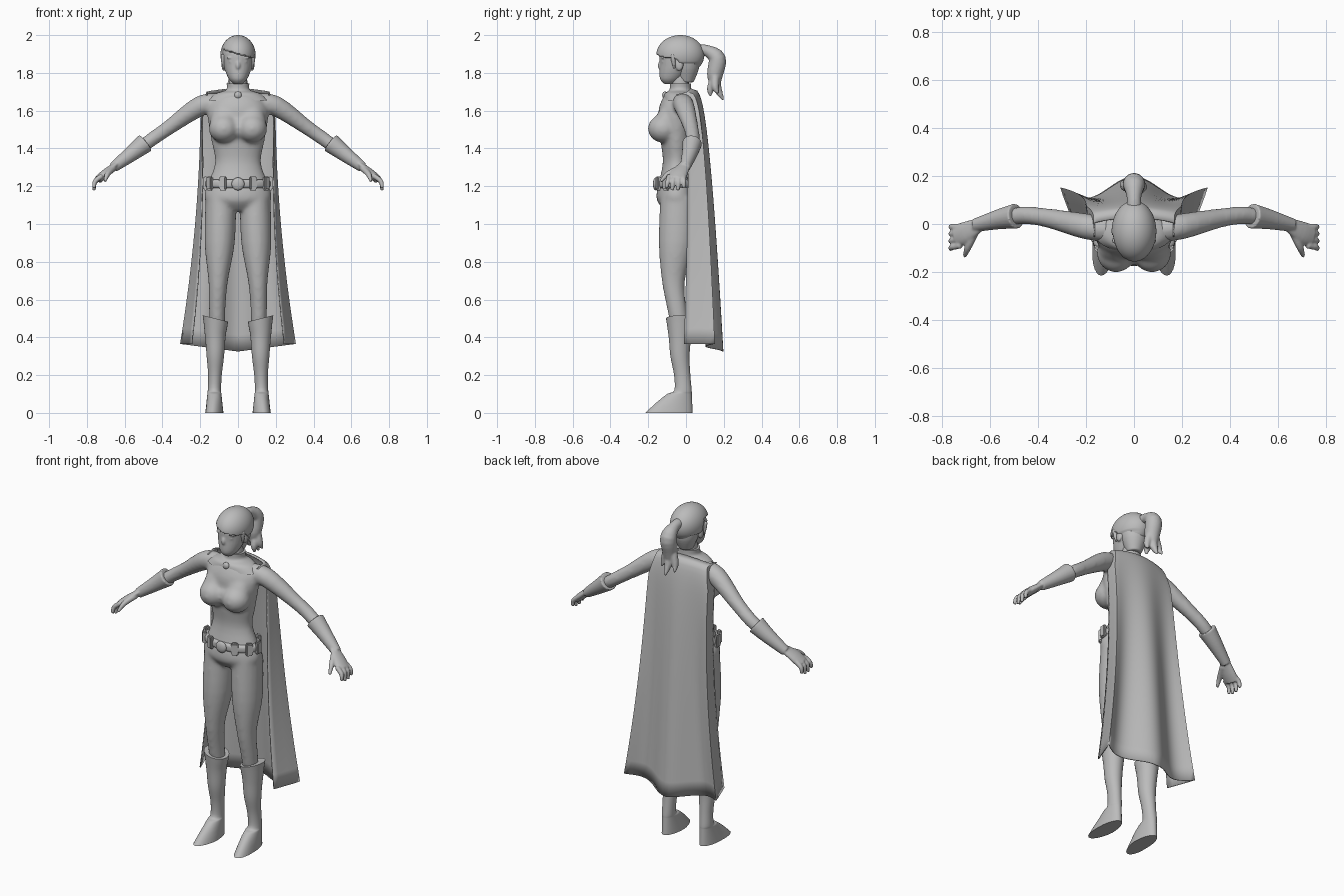
import bpy, bmesh, math
from mathutils import Vector, Matrix

default_cube = bpy.data.objects.get("Cube")
if default_cube:
    bpy.data.objects.remove(default_cube)

GREY = (0.5, 0.5, 0.5, 1)
grey = bpy.data.materials.new("plain grey")
grey.use_nodes = True
grey.diffuse_color = GREY
grey.node_tree.nodes["Principled BSDF"].inputs["Base Color"].default_value = GREY
AXIS_X, AXIS_Y, AXIS_Z = Matrix.Identity(3)
SIDES = (("left", 1), ("right", -1))


def smooth_path(points, steps):
    """Pass a smooth curve through a few points of any dimension."""
    result = []
    last = len(points) - 1
    for i in range(last):
        start, end = points[i], points[i + 1]
        leave = (end - points[max(i - 1, 0)]) / 2
        arrive = (points[min(i + 2, last)] - start) / 2
        for step in range(steps):
            t = step / steps
            blend = t * t * (3 - 2 * t)
            result.append(start * (1 - blend) + end * blend
                          + leave * t * (1 - t) ** 2 - arrive * t * t * (1 - t))
    return result + [points[last]]


def loft(bm, path, ref=AXIS_X, level=False, ratio=1, side=1, sides=20, steps=4):
    """Skin ellipses (x, y, z, radius[, second radius]) along a path, closed at both ends."""
    full = [Vector(p if len(p) > 4 else (*p, p[3] * ratio)) for p in path]
    rings = smooth_path(full, steps)
    centres = [Vector((r[0] * side, r[1], r[2])) for r in rings]
    loops = []
    for i, ring in enumerate(rings):
        ahead = centres[min(i + 1, len(rings) - 1)] - centres[max(i - 1, 0)]
        tangent = AXIS_Z if level else ahead.normalized()
        across = (ref - tangent * ref.dot(tangent)).normalized()
        other = tangent.cross(across)
        angles = [math.tau * k / sides for k in range(sides)]
        loops.append([bm.verts.new(centres[i] + across * ring[3] * math.cos(a)
                                   + other * ring[4] * math.sin(a)) for a in angles])
    for upper, lower in zip(loops, loops[1:]):
        for k in range(sides):
            n = (k + 1) % sides
            bm.faces.new((upper[k], upper[n], lower[n], lower[k]))
    bm.faces.new(loops[0])
    bm.faces.new(loops[-1])


def ball(bm, centre, radii, side=1, segments=24):
    place = Matrix.Translation((centre[0] * side, centre[1], centre[2]))
    return bmesh.ops.create_uvsphere(bm, u_segments=segments, v_segments=segments // 2, radius=1,
                                     matrix=place @ Matrix.Diagonal((*radii, 1)))["verts"]


def finish(name, bm, voxel=None, soften=4, angle=60):
    """Make the object; with a voxel size its pieces are blended into one skin."""
    bmesh.ops.recalc_face_normals(bm, faces=bm.faces)
    mesh = bpy.data.meshes.new(name)
    bm.to_mesh(mesh)
    bm.free()
    mesh.materials.append(grey)
    obj = bpy.data.objects.new(name, mesh)
    bpy.context.collection.objects.link(obj)
    if voxel:
        blend = obj.modifiers.new("blend", "REMESH")
        blend.mode, blend.voxel_size, blend.use_smooth_shade = "VOXEL", voxel, True
        relax = obj.modifiers.new("soften", "SMOOTH")
        relax.factor, relax.iterations = 0.5, soften
    else:
        bpy.ops.object.select_all(action="DESELECT")
        obj.select_set(True)
        bpy.context.view_layer.objects.active = obj
        bpy.ops.object.shade_smooth_by_angle(angle=math.radians(angle))
    return obj


# Body: neck, torso, bust, hips, legs and arms as one skin
bm = bmesh.new()
loft(bm, [(0, -.03, 1.8, .045), (0, -.03, 1.65, .055)])
torso = [(1.69, .1), (1.6, .16), (1.44, .14), (1.32, .122), (1.18, .172), (1.12, .17), (1.07, .1)]
loft(bm, [(0, -.05, height, width) for height, width in torso], level=True, ratio=.6, sides=32)
ball(bm, (0, -.11, 1.51), (.07, .06, .065))
leg = [(.09, -.04, 1.14, .082), (.097, -.05, .9, .08), (.105, -.067, .7, .052),
       (.11, -.05, .56, .044), (.11, -.03, .44, .04)]
arm = [(.1, -.025, 1.64, .05), (.2, -.01, 1.625, .054), (.36, .025, 1.515, .04),
       (.46, .036, 1.445, .037), (.55, .022, 1.38, .034)]
for name, side in SIDES:
    loft(bm, leg, level=True, ratio=1.18, side=side)
    loft(bm, arm, AXIS_Y, side=side)
    bust = [(.07, -.07, 1.64, .05), (.072, -.1, 1.57, .07), (.075, -.115, 1.5, .08)]
    loft(bm, bust, level=True, ratio=.85, side=side)
    ball(bm, (.075, -.12, 1.505), (.08, .082, .075), side)
    ball(bm, (.08, 0, 1.1), (.08, .06, .08), side)
finish("body", bm, voxel=.01, soften=9)

# Head with nose, lips, eyes, brows and ears
bm = bmesh.new()
skull = [(-.09, 1.74, .02), (-.08, 1.77, .05), (-.05, 1.84, .076), (-.04, 1.92, .08), (-.03, 1.98, .04)]
loft(bm, [(0, *ring) for ring in skull], level=True, ratio=1.17, sides=28)
loft(bm, [(0, -.12, 1.88, .01), (0, -.137, 1.84, .013), (0, -.13, 1.82, .01)])
for lip_height in (1.785, 1.797):
    ball(bm, (0, -.125, lip_height), (.022, .012, .006))
for name, side in SIDES:
    ball(bm, (.033, -.12, 1.86), (.016, .01, .008), side)
    ball(bm, (.035, -.12, 1.88), (.025, .012, .006), side)
    ball(bm, (.077, -.035, 1.84), (.01, .02, .03), side)
finish("head", bm, voxel=.005)

# Hair cap: below the swept hairline the shell tucks inside the head
bm = bmesh.new()
crown = Vector((0, -.03, 1.895))
for vert in ball(bm, crown, (.093, .127, .105), segments=96):
    point = vert.co
    front = min(1, max(0, -point.y / .05))
    if point.z < 1.76 + front * (.14 - point.x * .3):
        vert.co = crown + (point - crown) * .8
    elif point.z < 1.85:
        point.x *= .9
finish("hair_cap", bm, angle=80)

# Hair gathered at the nape and in front of the ears
bm = bmesh.new()
loft(bm, [(0, -.01, 1.88, .08), (0, 0, 1.82, .068), (0, 0, 1.75, .04)], level=True, sides=28)
for name, side in SIDES:
    loft(bm, [(.078, -.07, 1.9, .014), (.078, -.066, 1.86, .012), (.073, -.06, 1.82, .006)], side=side)
finish("nape_hair", bm, voxel=.006)

# Ponytail with loose tips
bm = bmesh.new()
loft(bm, [(0, .06, 1.92, .032), (0, .11, 1.918, .03), (0, .165, 1.875, .046),
          (0, .153, 1.79, .042), (0, .155, 1.73, .026)])
for tip in (Vector((0, .2, 1.655)), Vector((.045, .17, 1.69)), Vector((-.05, .18, 1.68)),
            Vector((.02, .13, 1.675))):
    root = Vector((tip.x / 2, .155, 1.78))
    bend = root.lerp(tip, .6) - AXIS_Y * .01
    loft(bm, [(*root, .022), (*bend, .02), (*tip, .005)], sides=12)
finish("ponytail", bm, voxel=.006)

for name, side in SIDES:
    # Glove: flared cuff, palm, four curled fingers and a thumb
    bm = bmesh.new()
    cuff = [(.49, .033, 1.43, .053), (.56, .02, 1.375, .042), (.66, -.005, 1.3, .028)]
    loft(bm, cuff, AXIS_Y, side=side)
    palm = [(.64, 0, 1.32, .028), (.7, -.035, 1.27, .046), (.74, -.05, 1.235, .045)]
    loft(bm, palm, AXIS_Y, ratio=.48, side=side)
    for finger in range(4):
        base = finger * -.025 - .013
        tip = base * 1.25 + .005
        drop = .012 * abs(finger - 1.5)
        loft(bm, [(.72, base, 1.255, .014), (.757, (base + tip) / 2, 1.225, .013),
                  (.762, tip, 1.172 + drop, .009)], AXIS_Y, side=side, sides=12)
    loft(bm, [(.66, -.03, 1.295, .018), (.69, -.095, 1.265, .015), (.705, -.135, 1.225, .008)],
         AXIS_Z, side=side, sides=12)
    finish(name + "_glove", bm, voxel=.005)

    # Boot: flared shaft running into a long flat-soled foot
    bm = bmesh.new()
    boot = [(.12, -.032, height, width, width * 1.1) for height, width in
            ((.5, .067), (.4, .054), (.3, .046))]
    boot.append((.122, -.02, .2, .036, .043))
    for step in range(8):
        spread = step / 7
        length = .046 + .079 * spread ** .8
        boot.append((.125, .03 - length + spread / 200, .12 * (1 - spread), .035 + spread * .013, length))
    loft(bm, boot, level=True, side=side, sides=28)
    for vert in bm.verts:
        if vert.co.z > .45:
            vert.co.z += (abs(vert.co.x) - .12) / 4
        elif vert.co.y < -.1:
            vert.co.x -= side * (vert.co.y + .1) / 10
    finish(name + "_boot", bm)

# Belt with pouches and a round buckle
bm = bmesh.new()
belt = [(0, -.053, 1.19, .16), (0, -.053, 1.2, .174), (0, -.053, 1.225, .174), (0, -.053, 1.235, .16)]
loft(bm, belt, level=True, ratio=.61, sides=40)
finish("belt", bm)
bm = bmesh.new()
for degrees in (-62, -30, 0, 45, 135, 180, 210, 242):
    angle = math.radians(degrees)
    across, deep = math.cos(angle), math.sin(angle)
    place = Matrix.Translation((across * .172, deep * .106 - .053, 1.215))
    turn = Matrix.Rotation(math.atan2(deep * 1.6, across), 4, "Z")
    bmesh.ops.create_cube(bm, size=1, matrix=place @ turn @ Matrix.Diagonal((.024, .04, .075, 1)))
bmesh.ops.bevel(bm, geom=bm.edges[:], offset=.007, segments=2, affect="EDGES")
finish("belt_pouches", bm)
bm = bmesh.new()
ball(bm, (0, -.16, 1.212), (.034, .015, .034))
finish("belt_buckle", bm)

# Cape collar lying on the shoulders, with its brooch
bm = bmesh.new()
loft(bm, [(0, -.035, 1.655, .165, .085), (0, -.035, 1.69, .12, .078),
          (0, -.03, 1.71, .064, .058), (0, -.03, 1.745, .06, .056)], level=True, sides=36)
finish("cape_collar", bm)
bm = bmesh.new()
ball(bm, (0, -.112, 1.682), (.02, .014, .02))
finish("brooch", bm)

# Cape: widens downward, ripples at the back and wraps forward at both edges
bm = bmesh.new()
rows, columns = 24, 40
grid = []
for row in range(rows + 1):
    fall = (row / rows) ** 1.5
    width = .165 + .03 * min(1, fall * 10) + .11 * fall ** 2
    line = []
    for column in range(columns + 1):
        u = 2 * column / columns - 1
        flat = min(1, abs(u) / .75)
        wrap = max(0, abs(u) - .75) / .25
        x = math.copysign(width * flat - .06 * fall * wrap, u)
        back = .025 + .125 * fall ** .28 - .02 * (1 - fall) * flat ** 2
        ripple = .045 * fall * math.cos(math.pi * flat * 1.5)
        y = back + ripple - wrap * (.06 + fall / 10)
        z = 1.715 - 1.39 * fall + .04 * fall * flat - .03 * (1 - fall) * u * u
        line.append(bm.verts.new((x, y, z)))
    grid.append(line)
for upper, lower in zip(grid, grid[1:]):
    for k in range(columns):
        bm.faces.new((upper[k], upper[k + 1], lower[k + 1], lower[k]))
cape = finish("cape", bm)
cloth = cape.modifiers.new("cloth", "SOLIDIFY")
cloth.thickness, cloth.offset = .006, 0
